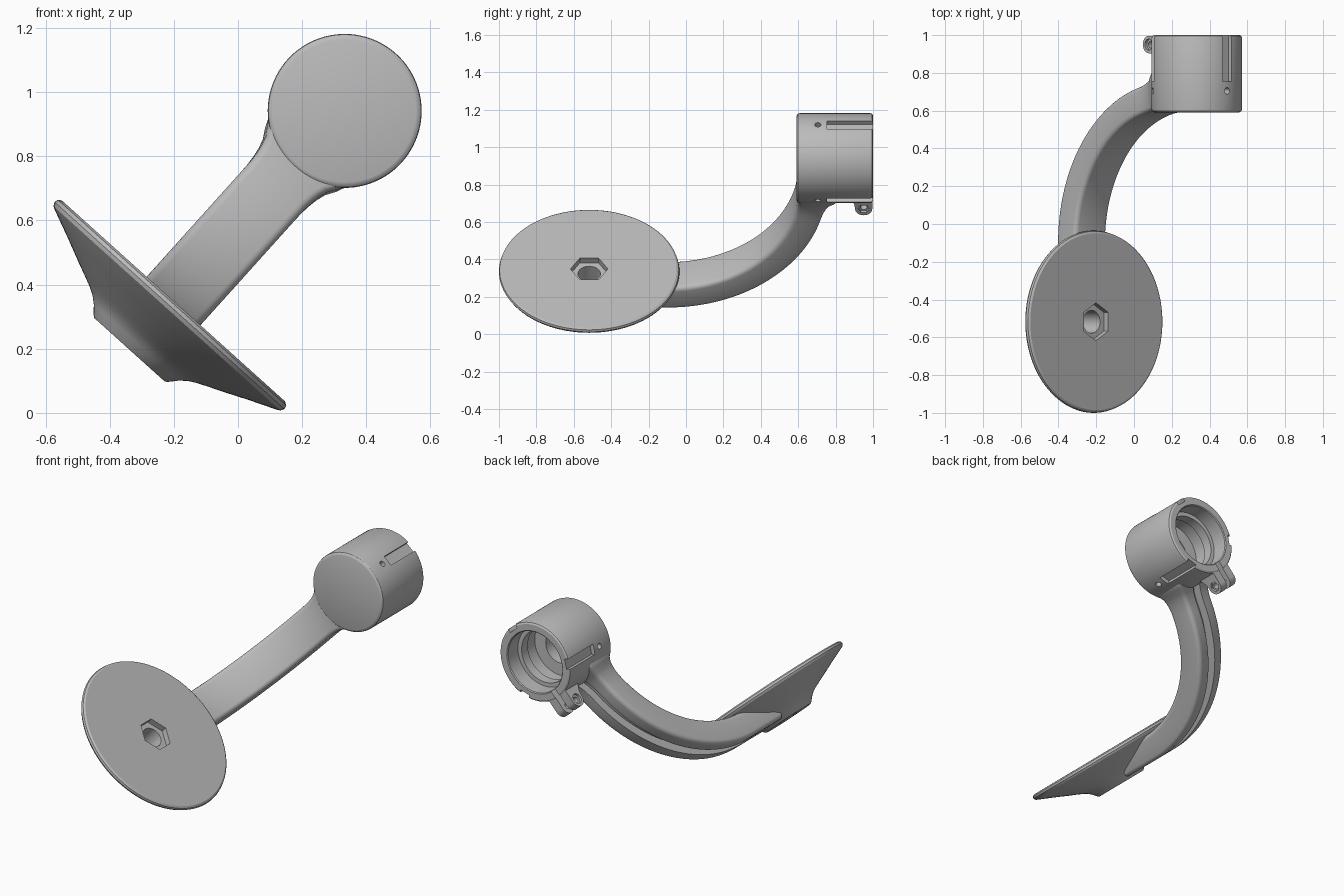
import bpy, bmesh
from math import sin, cos, pi, radians, sqrt
from mathutils import Matrix, Vector

cube = bpy.data.objects.get("Cube")
if cube:
    bpy.data.objects.remove(cube)

# The bracket is built upright, then tilted about y
TILT = Matrix.Translation((-0.201, 0, 0.349)) @ Matrix.Rotation(radians(42), 4, 'Y')
PLATE_Y = -0.5175
CUP_Z, CUP_R = 0.7975, 0.24

grey = bpy.data.materials.new("plain_grey")
grey.use_nodes = True
grey.diffuse_color = (0.5, 0.5, 0.5, 1)
grey.node_tree.nodes["Principled BSDF"].inputs["Base Color"].default_value = (0.5, 0.5, 0.5, 1)


def finish(bm, name):
    bmesh.ops.remove_doubles(bm, verts=bm.verts, dist=1e-5)
    bmesh.ops.recalc_face_normals(bm, faces=bm.faces)
    mesh = bpy.data.meshes.new(name)
    bm.to_mesh(mesh)
    bm.free()
    mesh.transform(TILT)
    mesh.materials.append(grey)
    obj = bpy.data.objects.new(name, mesh)
    bpy.context.collection.objects.link(obj)
    return obj


def lathe(name, profile, axis, center, closed, steps=96):
    """Revolve (radius, height) points about the z or y axis."""
    bm = bmesh.new()
    vs = [bm.verts.new((r, 0, h) if axis == 'Z' else (r, h, 0)) for r, h in profile]
    es = [bm.edges.new(p) for p in zip(vs, vs[1:])]
    if closed:
        es.append(bm.edges.new((vs[-1], vs[0])))
    bmesh.ops.spin(bm, geom=vs + es, cent=(0, 0, 0), angle=2 * pi, steps=steps,
                   axis=(0, 0, 1) if axis == 'Z' else (0, 1, 0))
    bmesh.ops.translate(bm, verts=bm.verts, vec=center)
    return finish(bm, name)


def rod(name, radius, length, matrix, sides=24):
    bm = bmesh.new()
    bmesh.ops.create_cone(bm, cap_ends=True, segments=sides, radius1=radius,
                          radius2=radius, depth=length, matrix=matrix)
    return finish(bm, name)


def box(name, size, matrix):
    bm = bmesh.new()
    bmesh.ops.create_cube(bm, size=1, matrix=matrix @ Matrix.Diagonal((*size, 1)))
    return finish(bm, name)


def carve(obj, cutters):
    """Cut the helpers out of a part, then drop them."""
    for c in cutters:
        c.hide_render = True
        mod = obj.modifiers.new("cut", 'BOOLEAN')
        mod.operation, mod.solver, mod.object = 'DIFFERENCE', 'EXACT', c
    graph = bpy.context.evaluated_depsgraph_get()
    mesh = bpy.data.meshes.new_from_object(obj.evaluated_get(graph))
    obj.modifiers.clear()
    obj.data = mesh
    for c in cutters:
        bpy.data.objects.remove(c)


def smooth(obj):
    bpy.ops.object.select_all(action='DESELECT')
    obj.select_set(True)
    bpy.context.view_layer.objects.active = obj
    bpy.ops.object.shade_smooth_by_angle(angle=radians(32))


T, R = Matrix.Translation, Matrix.Rotation

# Round plate with a hub below, bolt hole and hex recess
plate = lathe("round_plate", [
    (0.06, -0.205), (0.148, -0.205), (0.156, -0.199), (0.178, -0.174), (0.198, -0.157),
    (0.222, -0.143), (0.26, -0.126), (0.30, -0.109), (0.38, -0.073), (0.465, -0.037),
    (0.476, -0.031), (0.4825, -0.019), (0.479, -0.007), (0.468, 0), (0.06, 0)],
    'Z', (0, PLATE_Y, 0), True)
carve(plate, [rod("hex_cutter", 0.1, 0.07, T((0, PLATE_Y, 0)), 6)])
smooth(plate)

# Curved arm: rounded channel section swept along a quarter circle, flared at the cup
ARC_Y, ARC_Z, R_IN, R_OUT = -0.1, 0.66, 0.7, 0.85


def arm_section(flare):
    """Points (side, radius) with a groove in the outer face."""
    w, ro, c = 0.113 + 0.05 * flare, R_OUT + 0.07 * flare, 0.025
    pts = []
    for sx, rad, start in ((1, R_IN, -90), (1, ro, 0)):
        for k in range(5):
            a = radians(start + 90 * k / 4)
            pts.append((sx * (w - c + c * cos(a)),
                        (rad + c if start else rad - c) + c * sin(a)))
    pts += [(0.032, ro), (0.032, ro - 0.05)]
    return pts + [(-x, r) for x, r in reversed(pts)]


bm = bmesh.new()
rings = []
stations = [(-0.26, 0), (-0.13, 0)] + [(0, radians(2.25 * i)) for i in range(41)]
for shift, a in stations:
    height = ARC_Z - R_OUT * cos(a)
    f = min(max((height - 0.44) / 0.16, 0), 1)
    ring = [bm.verts.new((x, ARC_Y + shift + r * sin(a), ARC_Z - r * cos(a)))
            for x, r in arm_section(1 - sqrt(1 - f * f))]
    rings.append(ring)
for a, b in zip(rings, rings[1:]):
    n = len(a)
    for i in range(n):
        j = (i + 1) % n
        bm.faces.new((a[i], a[j], b[j], b[i]))
bm.faces.new(rings[0])
bm.faces.new(rings[-1])
arm = finish(bm, "curved_arm")
along_y = R(radians(90), 4, 'X')
carve(arm, [rod("arm_end_cutter", 0.215, 1, T((0, 0.8, CUP_Z)) @ along_y, 96)])
smooth(arm)

# Cup: closed at the front, stepped bore open at the back
cup = lathe("socket_cup", [
    (0, 0.59), (0.222, 0.59), (0.231, 0.593), (0.238, 0.60), (CUP_R, 0.609),
    (CUP_R, 0.984), (0.237, 0.994), (0.228, 1.0), (0.19, 1.0), (0.185, 0.995),
    (0.185, 0.90), (0.16, 0.90), (0.16, 0.84), (0.175, 0.84), (0.175, 0.75),
    (0.1, 0.75), (0.1, 0.65), (0, 0.65)], 'Y', (0, 0, CUP_Z), False)
cutters = [box("split_cutter", (0.036, 0.13, 0.3), T((0, 0.96, CUP_Z - 0.25)))]
for i in range(3):
    turn = T((0, 0, CUP_Z)) @ R(2 * pi * i / 3, 4, 'Y')
    cutters.append(box("slot_cutter", (0.062, 0.3, 0.06), turn @ T((0, 0.905, 0.245))))
    cutters.append(rod("pin_cutter", 0.017, 0.12, turn @ T((0, 0.705, 0.215))))
carve(cup, cutters)
smooth(cup)

# Pair of clamp ears with a bolt hole
EAR_Y, EAR_Z, EAR_R = 0.95, CUP_Z - 0.3, 0.046
for side, name in ((1, "left_clamp_ear"), (-1, "right_clamp_ear")):
    bm = bmesh.new()
    outline = [(EAR_Y + EAR_R * cos(a), EAR_Z + EAR_R * sin(a))
               for a in (pi + pi * k / 16 for k in range(17))]
    outline += [(0.996, 0.592), (0.86, 0.592), (0.885, 0.555), (0.9, 0.53)]
    face = bm.faces.new([bm.verts.new((side * 0.018, y, z)) for y, z in outline])
    ext = bmesh.ops.extrude_face_region(bm, geom=[face])
    bmesh.ops.translate(bm, vec=(side * 0.055, 0, 0),
                        verts=[g for g in ext["geom"] if isinstance(g, bmesh.types.BMVert)])
    ear = finish(bm, name)
    along_x = R(radians(90), 4, 'Y')
    holes = [rod("bolt_cutter", 0.018, 0.3, T((0, EAR_Y, EAR_Z)) @ along_x),
             rod("nut_cutter", 0.03, 0.03, T((side * 0.073, EAR_Y, EAR_Z)) @ along_x,
                 6 if side > 0 else 24)]
    carve(ear, holes)
    smooth(ear)
